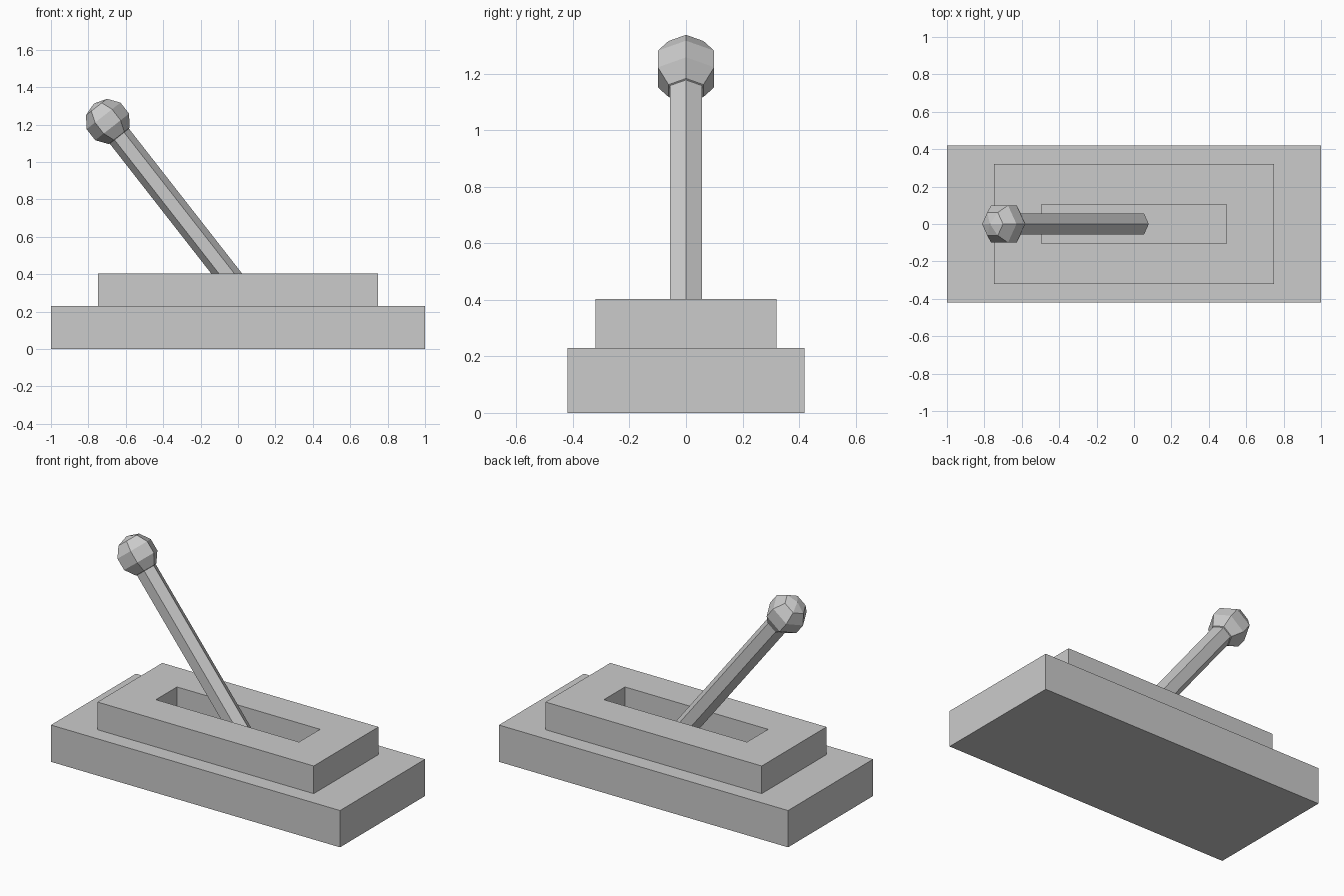
import bpy, bmesh
from math import sin, cos, pi
from mathutils import Vector, Matrix

if "Cube" in bpy.data.objects:
    bpy.data.objects.remove(bpy.data.objects["Cube"])


def loft(name, rings, matrix=Matrix()):
    """Skin equal-length rings of points and cap both ends."""
    bm = bmesh.new()
    loops = [[bm.verts.new(p) for p in ring] for ring in rings]
    n = len(loops[0])
    for a, b in zip(loops, loops[1:]):
        for i in range(n):
            j = (i + 1) % n
            bm.faces.new((a[i], a[j], b[j], b[i]))
    bm.faces.new(loops[0][::-1])
    bm.faces.new(loops[-1])
    bmesh.ops.remove_doubles(bm, verts=bm.verts, dist=1e-5)
    bmesh.ops.recalc_face_normals(bm, faces=bm.faces)
    mesh = bpy.data.meshes.new(name)
    bm.to_mesh(mesh)
    bm.free()
    obj = bpy.data.objects.new(name, mesh)
    obj.matrix_world = matrix
    bpy.context.collection.objects.link(obj)
    return obj


def rect(hx, hy, z):
    return [(-hx, -hy, z), (hx, -hy, z), (hx, hy, z), (-hx, hy, z)]


def hexagon(r, z):
    return [(r * cos(i * pi / 3), r * sin(i * pi / 3), z) for i in range(6)]


# Stepped base with a sunken slot
loft("stepped_base", [
    rect(1.0, 0.42, 0), rect(1.0, 0.42, 0.23),
    rect(0.748, 0.32, 0.23), rect(0.748, 0.32, 0.403),
    rect(0.495, 0.104, 0.403), rect(0.495, 0.104, 0.23),
])

# Tilted lever: local z runs from the foot to the knob, y stays level
foot = Vector((0.028, 0, 0.29))
knob = Vector((-0.696, 0, 1.217))
axis = (knob - foot).normalized()
side = Vector((0, 1, 0))
tilt = Matrix((side.cross(axis), side, axis)).transposed().to_4x4()

# Six-sided lever shaft
loft("lever_shaft", [hexagon(0.065, 0), hexagon(0.065, (knob - foot).length)],
     Matrix.Translation(foot) @ tilt)

# Low-poly ball knob
R = 0.121
loft("lever_knob", [hexagon(R * sin(k * pi / 5), -R * cos(k * pi / 5)) for k in range(6)],
     Matrix.Translation(knob) @ tilt)
